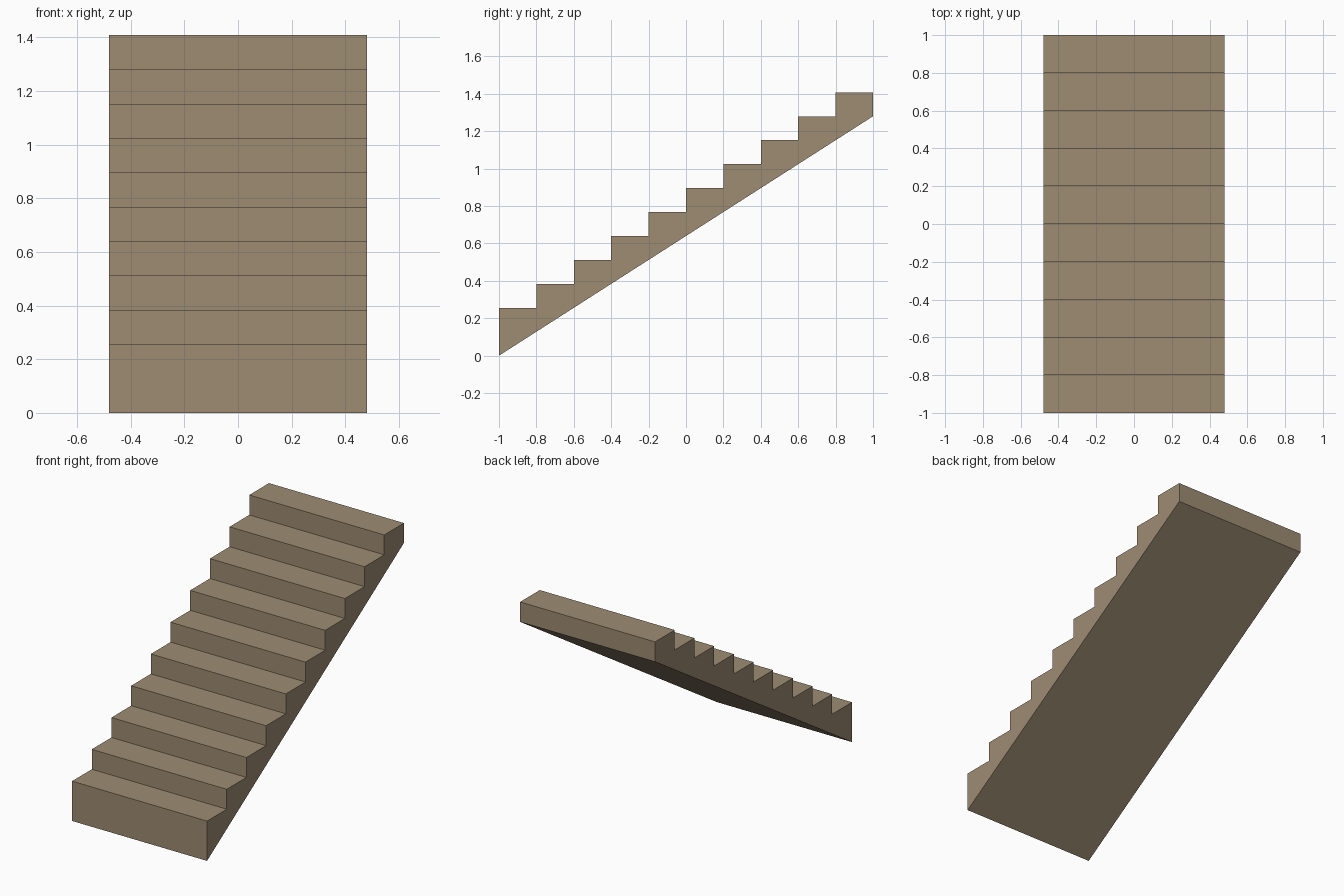
import bpy
import bmesh

STEPS = 10
TREAD = 0.2
RISE = 0.128
HALF_WIDTH = 0.48

cube = bpy.data.objects.get("Cube")
if cube:
    bpy.data.objects.remove(cube, do_unlink=True)

# Stone colour
stone = bpy.data.materials.new("warm_stone")
stone.use_nodes = True
color = (0.337, 0.262, 0.171, 1)
stone.diffuse_color = color
stone.node_tree.nodes["Principled BSDF"].inputs["Base Color"].default_value = color

# Side profile: sloped underside, then the treads and risers from top to bottom
profile = [(-1, 0), (1, STEPS * RISE)]
for i in reversed(range(STEPS)):
    front = -1 + i * TREAD
    top = (i + 2) * RISE
    profile += [(front + TREAD, top), (front, top)]

# Staircase: the profile extruded across its width
bm = bmesh.new()
side = bm.faces.new([bm.verts.new((-HALF_WIDTH, y, z)) for y, z in profile])
extruded = bmesh.ops.extrude_face_region(bm, geom=[side], use_keep_orig=True)
verts = [g for g in extruded["geom"] if isinstance(g, bmesh.types.BMVert)]
bmesh.ops.translate(bm, verts=verts, vec=(2 * HALF_WIDTH, 0, 0))
bmesh.ops.recalc_face_normals(bm, faces=bm.faces)

mesh = bpy.data.meshes.new("staircase")
bm.to_mesh(mesh)
bm.free()
mesh.materials.append(stone)
staircase = bpy.data.objects.new("staircase", mesh)
bpy.context.collection.objects.link(staircase)
